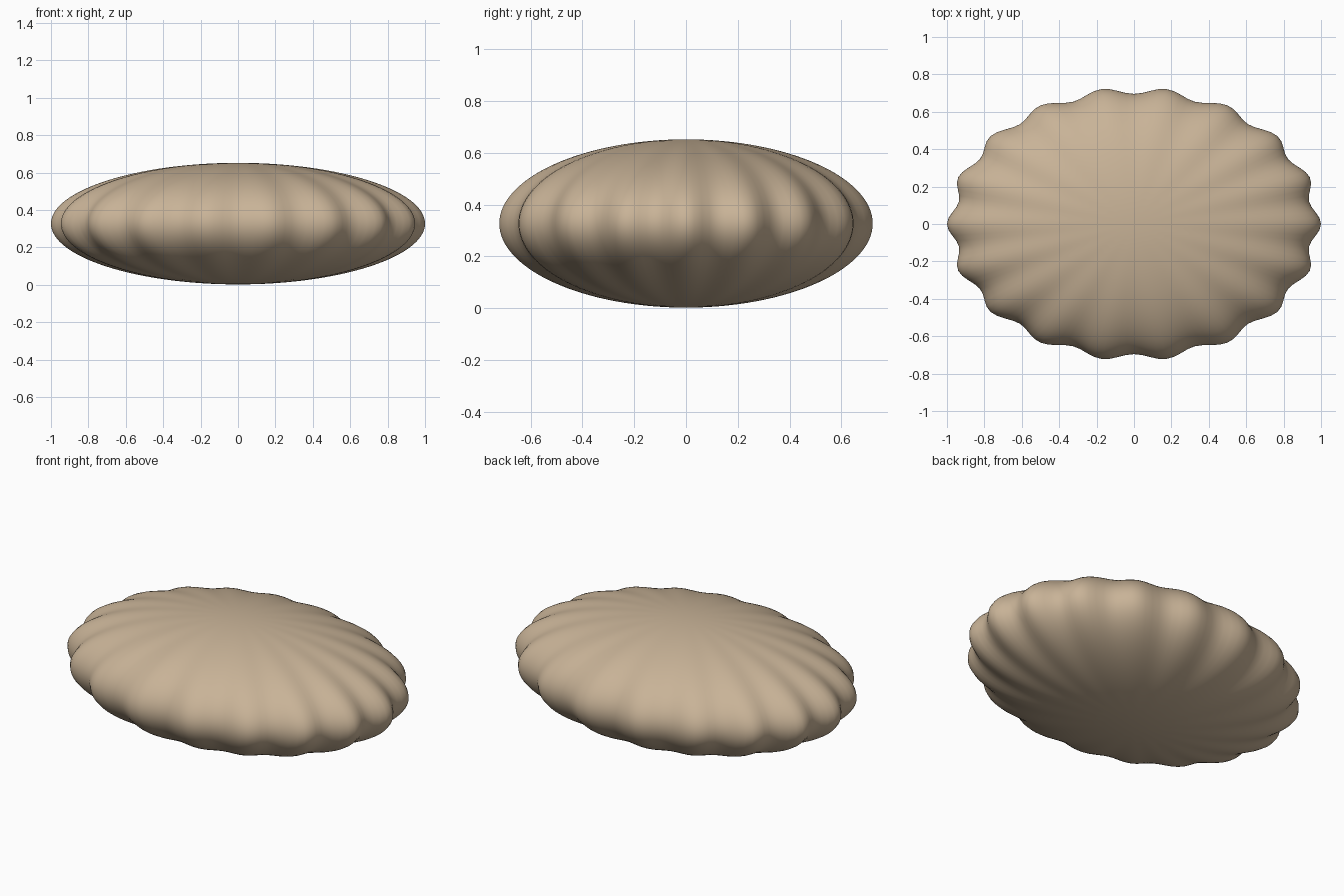
import bpy, bmesh, math

cube = bpy.data.objects.get("Cube")
if cube:
    bpy.data.objects.remove(cube, do_unlink=True)

HALF_WIDTH, HALF_DEPTH, HALF_HEIGHT = 0.975, 0.714, 0.325
CENTRE_Z = 0.327
LOBES, RIPPLE = 18, 0.0256

# Warm tan covering
tan = bpy.data.materials.new("warm tan")
tan.use_nodes = True
colour = (0.58, 0.45, 0.31, 1.0)
tan.diffuse_color = colour
tan.node_tree.nodes["Principled BSDF"].inputs["Base Color"].default_value = colour

# Flattened oval body, scalloped round the rim and smooth towards both poles
bm = bmesh.new()
bmesh.ops.create_uvsphere(bm, u_segments=LOBES * 8, v_segments=64, radius=1.0)
for v in bm.verts:
    x, y, z = v.co
    rim = math.hypot(x, y)
    swell = 1 + RIPPLE * rim * math.cos(LOBES * math.atan2(y, x))
    v.co = (x * HALF_WIDTH * swell, y * HALF_DEPTH * swell,
            z * HALF_HEIGHT + CENTRE_Z)
for f in bm.faces:
    f.smooth = True

mesh = bpy.data.meshes.new("scalloped_cushion")
bm.to_mesh(mesh)
bm.free()
mesh.materials.append(tan)
cushion = bpy.data.objects.new("scalloped_cushion", mesh)
bpy.context.collection.objects.link(cushion)
